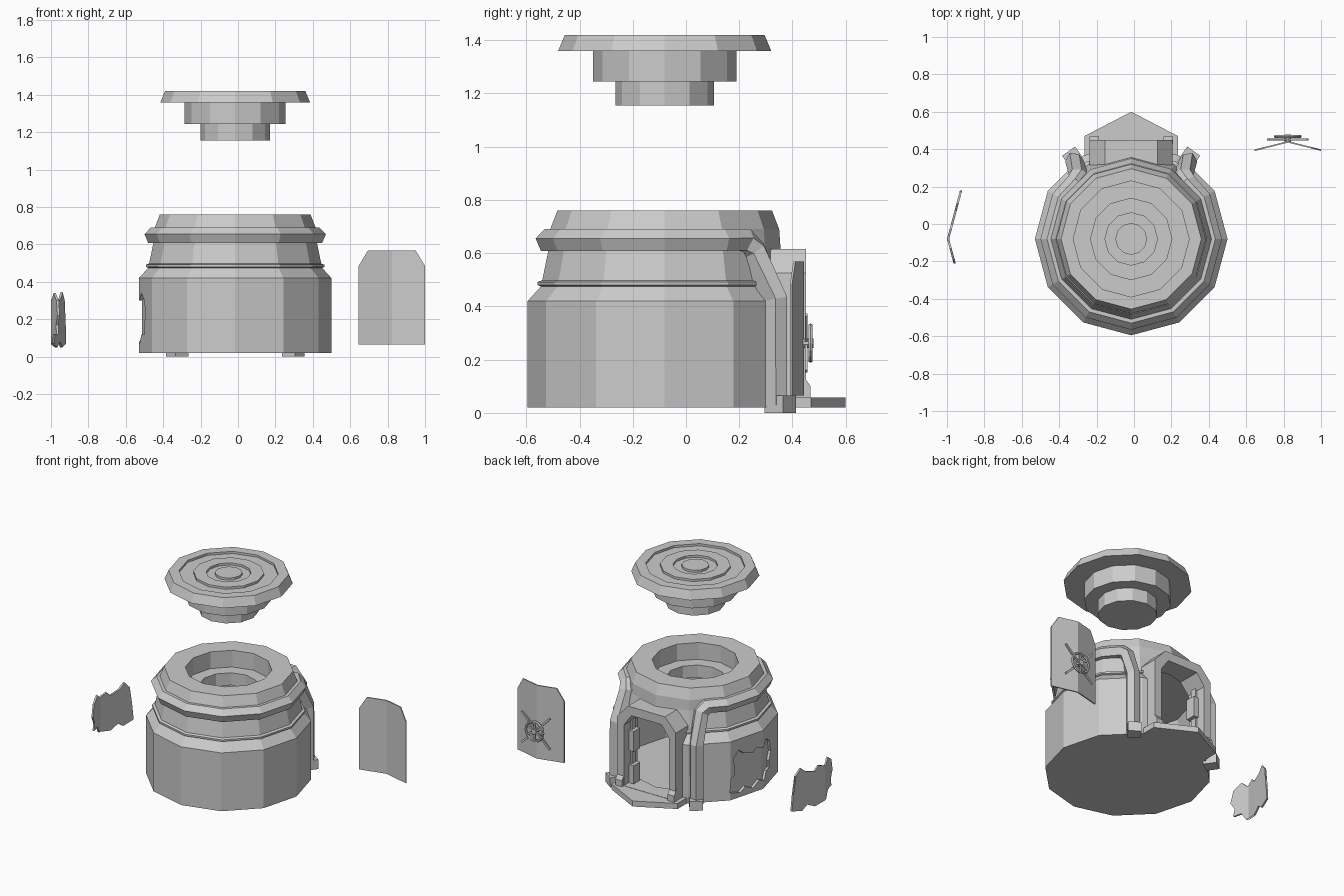
import bpy, bmesh, math
from mathutils import Vector, Matrix

if "Cube" in bpy.data.objects:
    bpy.data.objects.remove(bpy.data.objects["Cube"])

CX, CY = -0.015, -0.08          # axis of the round hut
grey = bpy.data.materials.new("plain grey")
grey.diffuse_color = (0.6, 0.6, 0.6, 1)
grey.use_nodes = True
grey.node_tree.nodes["Principled BSDF"].inputs["Base Color"].default_value = grey.diffuse_color


def finish(name, bm):
    bmesh.ops.recalc_face_normals(bm, faces=bm.faces[:])
    me = bpy.data.meshes.new(name)
    bm.to_mesh(me)
    bm.free()
    me.materials.append(grey)
    ob = bpy.data.objects.new(name, me)
    bpy.context.collection.objects.link(ob)
    return ob


def skin(bm, rings, closed_loop=True):
    """Bridge equal rings of vertices and cap both ends."""
    n = len(rings[0])
    for a, b in zip(rings, rings[1:]):
        for i in range(n):
            j = (i + 1) % n
            bm.faces.new((a[i], a[j], b[j], b[i]))
    bm.faces.new(rings[0])
    bm.faces.new(rings[-1])


def lathe(name, profile, sides=12):
    bm = bmesh.new()
    rings = []
    for r, z in profile:
        rings.append([bm.verts.new((CX + r * math.cos(2 * math.pi * i / sides),
                                    CY + r * math.sin(2 * math.pi * i / sides), z))
                      for i in range(sides)])
    skin(bm, rings)
    return finish(name, bm)


def prism(name, pts, place, offset):
    """Extrude a 2D outline, placed in space by a function, along an offset."""
    bm = bmesh.new()
    a = [bm.verts.new(place(u, v)) for u, v in pts]
    b = [bm.verts.new(Vector(place(u, v)) + Vector(offset)) for u, v in pts]
    skin(bm, [a, b])
    return finish(name, bm)


def folded_sheet(name, pts, fold, place, offset):
    """Thin sheet with one vertical fold line."""
    bm = bmesh.new()
    f = bm.faces.new([bm.verts.new((u, 0, v)) for u, v in pts])
    bmesh.ops.triangulate(bm, faces=[f])
    bmesh.ops.bisect_plane(bm, geom=bm.verts[:] + bm.edges[:] + bm.faces[:], dist=1e-5,
                           plane_co=(fold, 0, 0), plane_no=(1, 0, 0))
    for v in bm.verts:
        v.co = place(v.co.x, v.co.z)
    ext = bmesh.ops.extrude_face_region(bm, geom=bm.faces[:], use_keep_orig=True)
    bmesh.ops.translate(bm, vec=offset,
                        verts=[g for g in ext["geom"] if isinstance(g, bmesh.types.BMVert)])
    return finish(name, bm)


def box(name, size, loc, rot=None):
    bm = bmesh.new()
    bmesh.ops.create_cube(bm, size=1)
    m = Matrix.Translation(loc) @ (rot or Matrix()) @ Matrix.Diagonal((*size, 1))
    bmesh.ops.transform(bm, matrix=m, verts=bm.verts[:])
    return finish(name, bm)


def cut(ob, cutters):
    bpy.context.view_layer.objects.active = ob
    for c in cutters:
        mod = ob.modifiers.new("cut", 'BOOLEAN')
        mod.operation, mod.solver, mod.object = 'DIFFERENCE', 'EXACT', c
        bpy.ops.object.modifier_apply(modifier=mod.name)


# Hut shell with stepped hatch opening
body = lathe("body", [(.515, .02), (.515, .42), (.465, .475), (.477, .48), (.477, .492),
                      (.46, .498), (.435, .62), (.43, .69), (.403, .76), (.27, .76),
                      (.27, .645), (.185, .645), (.185, .555)])

# Stepped plug lid floating above
lathe("hatch_lid", [(.185, 1.155), (.185, 1.245), (.27, 1.245), (.27, 1.36), (.40, 1.36),
                    (.375, 1.42), (.31, 1.42), (.31, 1.405), (.22, 1.405), (.22, 1.42),
                    (.14, 1.42), (.14, 1.405), (.085, 1.405), (.085, 1.42)])


# Porch arch around the doorway
def arch(half, z0, z1, flat, chamfer):
    return [(CX - half, z0), (CX + half, z0), (CX + half, z1 - chamfer), (CX + flat, z1),
            (CX - flat, z1), (CX - half, z1 - chamfer)]


porch = prism("porch_arch", arch(.222, .03, .615, .14, .09), lambda u, v: (u, .30, v), (0, .15, 0))

# Wall patch outline (y, z), used for the loose piece and its recess
JAG = [(.18, .07), (.17, .17), (.14, .18), (.15, .30), (.11, .345), (.07, .31), (0, .29),
       (-.03, .32), (-.09, .30), (-.13, .34), (-.19, .30), (-.21, .22), (-.18, .17),
       (-.19, .12), (-.13, .12), (-.10, .07), (-.05, .09), (0, .05), (.06, .08), (.10, .05)]


def wall(shift):
    return lambda u, v: (CX - .515 + shift + abs(u - CY) * math.tan(math.radians(15)), u, v)


folded_sheet("wall_patch", JAG, CY, wall(-.47), (.012, 0, 0))
recess = folded_sheet("recess_cutter", JAG, CY, wall(-.02), (.037, 0, 0))

# Hollow room, doorway and recess
room = lathe("room_cutter", [(.43, .055), (.43, .46), (.40, .56)])
door_hole = prism("door_cutter", arch(.172, .06, .555, .115, .08),
                  lambda u, v: (u, .20, v), (0, .40, 0))
cut(body, [room, door_hole, recess])
cut(porch, [room, door_hole])
for c in (room, door_hole, recess):
    bpy.data.objects.remove(c)

# Pointed doorstep
prism("doorstep", [(CX - .25, .37), (CX + .25, .37), (CX + .25, .47), (CX, .60), (CX - .25, .47)],
      lambda u, v: (u, v, .02), (0, 0, .038))

# Trim: up one leg, round the front, down the other leg
path = [(126, .53, .03), (126, .53, .43), (130, .455, .615), (135, .44, .65)]
path += [(a, .45, .65) for a in range(150, 391, 30)]
path += [(405, .44, .65), (410, .455, .615), (414, .53, .43), (414, .53, .03)]
pos = [Vector((CX + r * math.cos(math.radians(a)), CY + r * math.sin(math.radians(a)), z))
       for a, r, z in path]
SECTION = [(-.04, -.05), (-.04, .015), (.005, .035), (.04, 0), (.04, -.05)]
bm = bmesh.new()
rings = []
for i, p in enumerate(pos):
    before = (p - pos[i - 1]).normalized() if i else None
    after = (pos[i + 1] - p).normalized() if i + 1 < len(pos) else None
    before, after = before or after, after or before
    t = (before + after).normalized()
    radial = Vector((p.x - CX, p.y - CY, 0)).normalized()
    out = (radial - t * radial.dot(t)).normalized()
    side = out.cross(t)
    k = 1 / max(.75, t.dot(after))
    rings.append([bm.verts.new(p + side * s * k + out * o) for s, o in SECTION])
skin(bm, rings)
finish("trim_band", bm)

for s, tag in ((-1, "left"), (1, "right")):
    ang = math.radians(54.5 if s > 0 else 125.5)
    # Leg foot
    box("foot_" + tag, (.085, .085, .065),
        (CX + .534 * math.cos(ang), CY + .534 * math.sin(ang), .0325), Matrix.Rotation(ang, 4, 'Z'))
    # Wedge at the base of the porch post
    prism("post_wedge_" + tag, [(.43, .055), (.468, .055), (.468, .10), (.44, .14), (.43, .14)],
          lambda u, v: (CX + s * .198 - .025, u, v), (.05, 0, 0))
    # Door guides inside the doorway
    box("guide_low_" + tag, (.06, .07, .13), (CX + s * .165, .36, .12))
    box("guide_high_" + tag, (.06, .07, .14), (CX + s * .165, .36, .35))
    box("guide_rail_" + tag, (.02, .04, .44), (CX + s * .17, .36, .27))

# Loose folded door
DX = .8225
folded_sheet("door", [(.645, .065), (1, .065), (1, .485), (.95, .568), (.695, .568), (.645, .485)],
             DX, lambda u, v: (u, .443 - abs(u - DX) * .25, v), (0, -.008, 0))

# Door wheel: crossed bars, ring, spokes and hub
WZ = .262
for k, a in enumerate((45, 135)):
    box("lock_bar_%d" % (k + 1), (.30, .010, .013), (DX, .452, WZ), Matrix.Rotation(math.radians(a), 4, 'Y'))
for k in range(3):
    box("wheel_spoke_%d" % (k + 1), (.135, .008, .012), (DX, .467, WZ),
        Matrix.Rotation(math.radians(60 * k + 30), 4, 'Y'))
bpy.ops.mesh.primitive_torus_add(major_segments=16, minor_segments=6, major_radius=.065,
                                 minor_radius=.009, location=(DX, .468, WZ),
                                 rotation=(math.pi / 2, 0, 0))
ring = bpy.context.object
ring.name = "wheel_ring"
ring.data.materials.append(grey)
bm = bmesh.new()
bmesh.ops.create_cone(bm, cap_ends=True, segments=10, radius1=.018, radius2=.018, depth=.04,
                      matrix=Matrix.Translation((DX, .458, WZ)) @ Matrix.Rotation(math.pi / 2, 4, 'X'))
finish("wheel_hub", bm)
